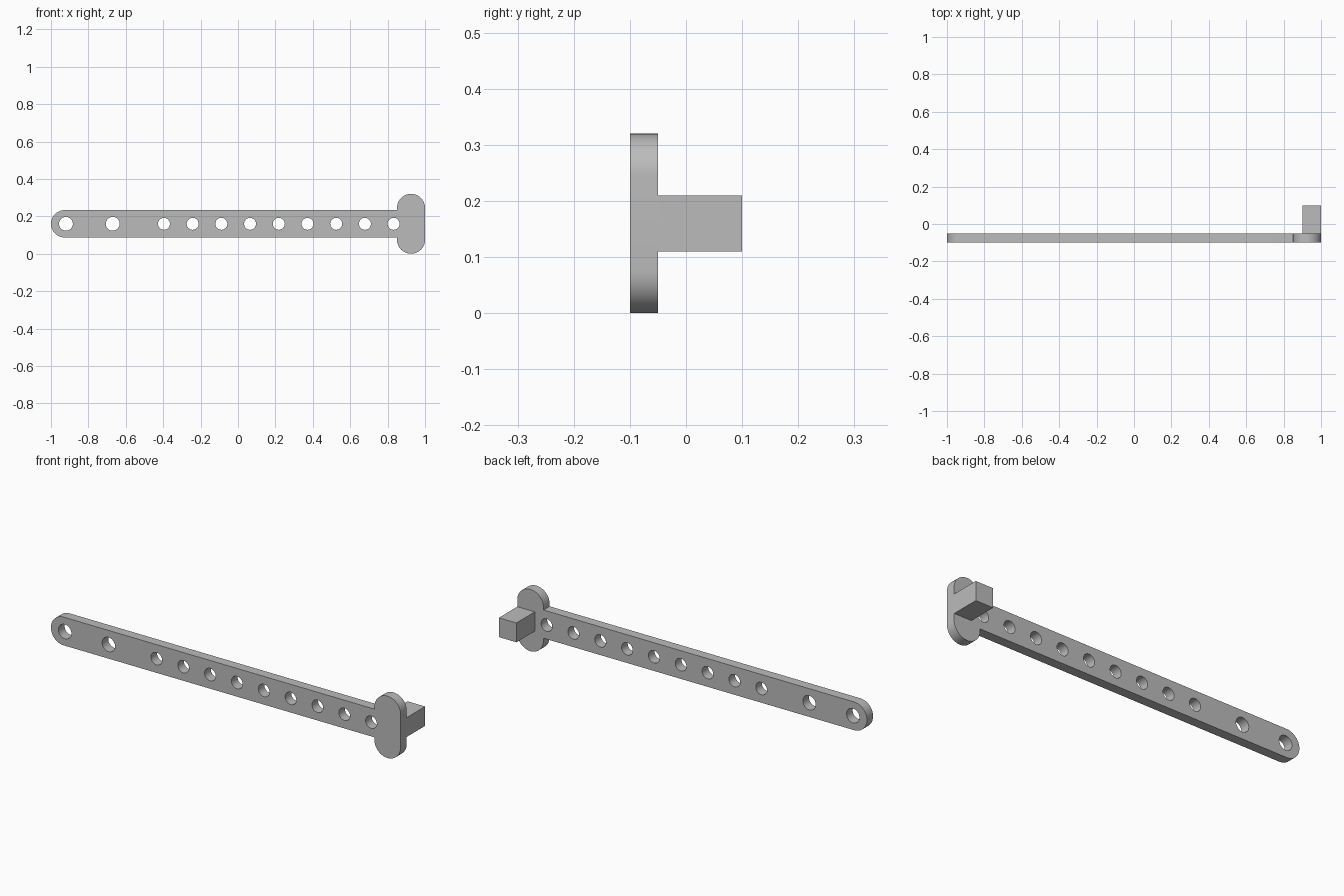
import bpy, bmesh
from math import sin, cos, radians

cube = bpy.data.objects.get("Cube")
if cube:
    bpy.data.objects.remove(cube, do_unlink=True)

FRONT, BACK, MID_Z = -0.1, -0.05, 0.16
BAR_R, HEAD_R = 0.073, 0.075

grey = bpy.data.materials.new("plain grey")
grey.use_nodes = True
colour = (0.5, 0.5, 0.5, 1)
grey.diffuse_color = colour
grey.node_tree.nodes["Principled BSDF"].inputs["Base Color"].default_value = colour


def arc(cx, cz, r, start, end, steps=24):
    angles = [radians(start + (end - start) * i / steps) for i in range(steps + 1)]
    return [(cx + r * cos(a), cz + r * sin(a)) for a in angles]


def prism(bm, outline, y0, y1):
    """Extrude an x-z outline from y0 to y1."""
    face = bm.faces.new([bm.verts.new((x, y0, z)) for x, z in outline])
    moved = bmesh.ops.extrude_face_region(bm, geom=[face])["geom"]
    verts = [v for v in moved if isinstance(v, bmesh.types.BMVert)]
    bmesh.ops.translate(bm, verts=verts, vec=(0, y1 - y0, 0))


def make_object(name, prisms):
    bm = bmesh.new()
    for outline, y0, y1 in prisms:
        prism(bm, outline, y0, y1)
    bmesh.ops.recalc_face_normals(bm, faces=bm.faces)
    mesh = bpy.data.meshes.new(name)
    bm.to_mesh(mesh)
    bm.free()
    mesh.materials.append(grey)
    obj = bpy.data.objects.new(name, mesh)
    bpy.context.collection.objects.link(obj)
    return obj


# Bar with a rounded free end, and a taller rounded head in one flat plate
head_x, head_left = 1 - HEAD_R, 1 - 2 * HEAD_R
outline = arc(-1 + BAR_R, MID_Z, BAR_R, 90, 270)
outline += [(head_left, MID_Z - BAR_R)]
outline += arc(head_x, HEAD_R, HEAD_R, 180, 360)
outline += arc(head_x, 2 * MID_Z - HEAD_R, HEAD_R, 0, 180)
outline += [(head_left, MID_Z + BAR_R)]
plate = make_object("bar_with_head", [(outline, FRONT, BACK)])

# Two larger holes near the free end, then nine evenly spaced smaller ones
holes = [(-0.92, 0.037), (-0.67, 0.037)]
holes += [(-0.396 + 0.1535 * i, 0.032) for i in range(9)]
cutter = make_object("hole_cutter", [
    (arc(x, MID_Z, r, 0, 360, 32)[:-1], FRONT - 0.05, BACK + 0.05) for x, r in holes])
cutter.hide_render = True

cut = plate.modifiers.new("holes", "BOOLEAN")
cut.operation = "DIFFERENCE"
cut.solver = "EXACT"
cut.object = cutter
bpy.context.view_layer.objects.active = plate
plate.select_set(True)
bpy.ops.object.modifier_apply(modifier=cut.name)
bpy.data.objects.remove(cutter, do_unlink=True)
bpy.ops.object.shade_smooth_by_angle(angle=radians(30))

# Square peg on the back of the head
make_object("peg", [([(0.9, 0.11), (1, 0.11), (1, 0.21), (0.9, 0.21)], BACK, 0.1)])
